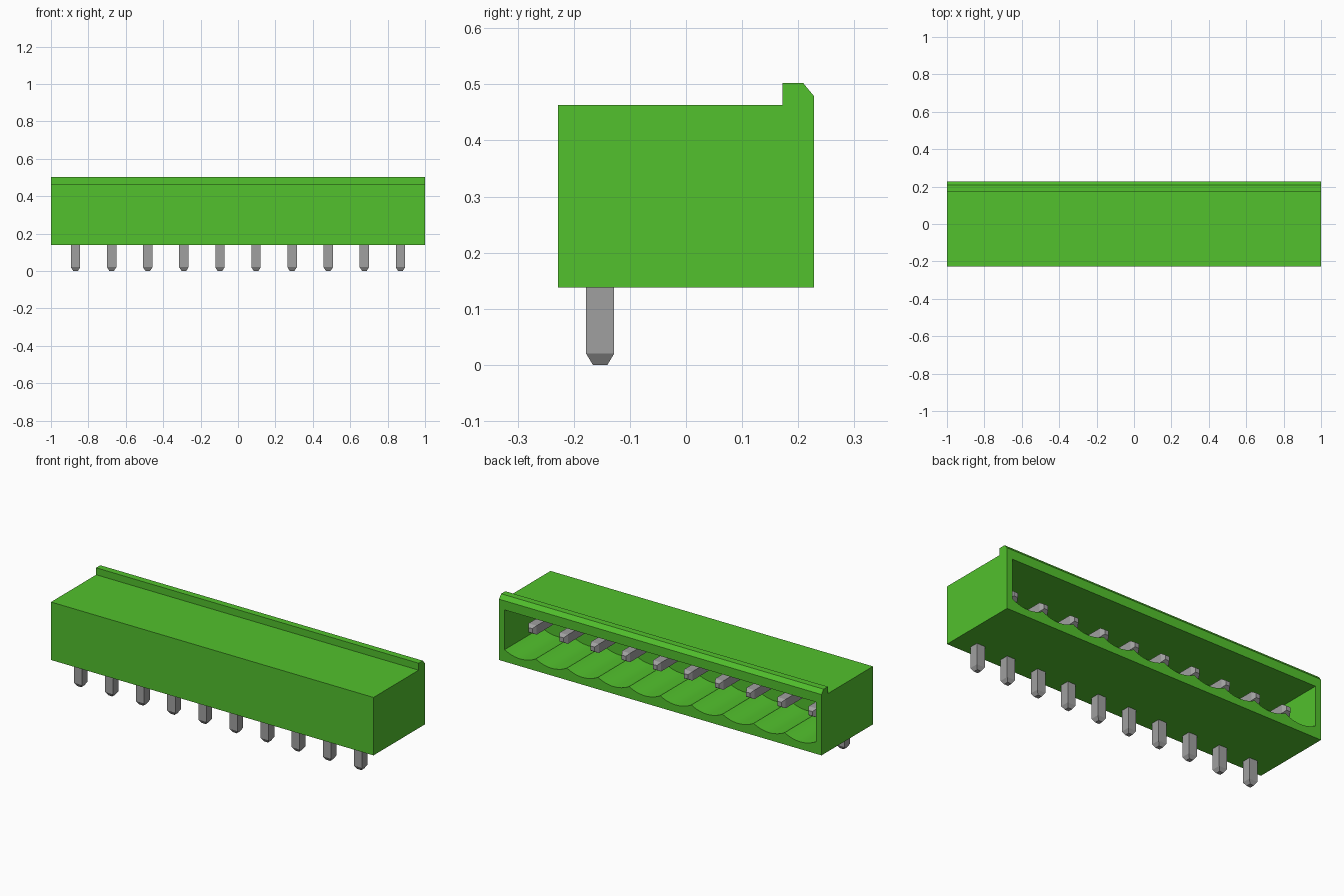
import bpy, bmesh, math

cube = bpy.data.objects.get("Cube")
if cube:
    bpy.data.objects.remove(cube, do_unlink=True)


def material(name, color):
    m = bpy.data.materials.new(name)
    m.use_nodes = True
    m.diffuse_color = color
    m.node_tree.nodes["Principled BSDF"].inputs["Base Color"].default_value = color
    return m


green = material("green plastic", (0.084, 0.533, 0.026, 1))
grey = material("grey metal", (0.352, 0.352, 0.352, 1))


def loft(name, rings, mat):
    """Join matching rings of points into a closed solid."""
    bm = bmesh.new()
    loops = [[bm.verts.new(p) for p in ring] for ring in rings]
    n = len(loops[0])
    for a, b in zip(loops, loops[1:]):
        for i in range(n):
            j = (i + 1) % n
            bm.faces.new((a[i], a[j], b[j], b[i]))
    bm.faces.new(loops[0])
    bm.faces.new(loops[-1])
    bmesh.ops.recalc_face_normals(bm, faces=bm.faces)
    mesh = bpy.data.meshes.new(name)
    bm.to_mesh(mesh)
    bm.free()
    mesh.materials.append(mat)
    obj = bpy.data.objects.new(name, mesh)
    bpy.context.collection.objects.link(obj)
    return obj


def activate(obj):
    bpy.ops.object.select_all(action='DESELECT')
    obj.select_set(True)
    bpy.context.view_layer.objects.active = obj


COUNT, PITCH = 10, 0.193
centres = [(i - (COUNT - 1) / 2) * PITCH for i in range(COUNT)]

# Housing: side profile with a chamfered lip along the top back edge
side = [(-0.228, 0.138), (0.228, 0.138), (0.228, 0.479), (0.209, 0.502),
        (0.172, 0.502), (0.172, 0.463), (-0.228, 0.463)]
housing = loft("housing", [[(x, y, z) for y, z in side] for x in (-1, 1)], green)

# Socket: opening at the back with a row of scallops along its floor
SAG, LOW, STEPS = 0.026, 0.179, 12
radius = ((PITCH / 2) ** 2 + SAG ** 2) / (2 * SAG)
outline = []
for c in centres:
    for s in range(STEPS):
        dx = (s / STEPS - 0.5) * PITCH
        outline.append((c + dx, LOW + radius - math.sqrt(radius ** 2 - dx ** 2)))
edge = COUNT * PITCH / 2
outline += [(edge, LOW + SAG), (edge, 0.428), (-edge, 0.428)]
cutter = loft("socket_cutter", [[(x, y, z) for x, z in outline] for y in (-0.10, 0.30)], green)
cutter.hide_render = True

cut = housing.modifiers.new("socket", 'BOOLEAN')
cut.operation = 'DIFFERENCE'
cut.solver = 'EXACT'
cut.object = cutter
activate(housing)
bpy.ops.object.modifier_apply(modifier=cut.name)
bpy.data.objects.remove(cutter, do_unlink=True)
activate(housing)
bpy.ops.object.shade_smooth_by_angle(angle=math.radians(20))

# Pins: square bent bars with tapered ends
# each row is half width, inner (y, z), outer (y, z)
path = [(0.0125, (-0.140, 0.0), (-0.166, 0.0)),
        (0.025, (-0.128, 0.02), (-0.178, 0.02)),
        (0.025, (-0.128, 0.28), (-0.178, 0.33)),
        (0.025, (0.118, 0.28), (0.118, 0.33)),
        (0.0125, (0.138, 0.2925), (0.138, 0.3175))]
for i, c in enumerate(centres):
    rings = [[(c - h, *a), (c + h, *a), (c + h, *b), (c - h, *b)] for h, a, b in path]
    loft(f"pin_{i + 1}", rings, grey)
